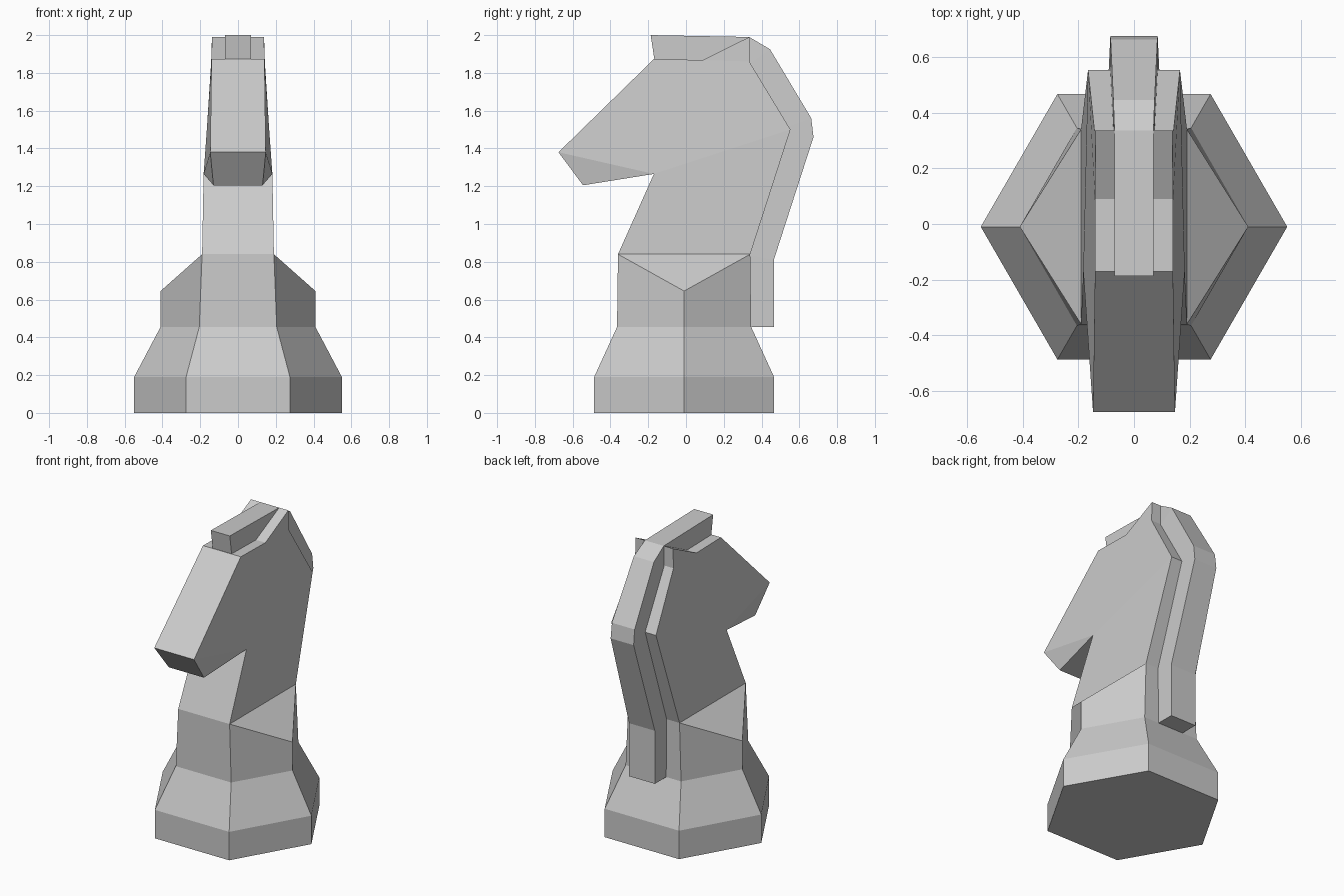
import bpy, bmesh
from math import cos, sin, radians

if "Cube" in bpy.data.objects:
    bpy.data.objects.remove(bpy.data.objects["Cube"])


def finish(bm, name):
    bmesh.ops.remove_doubles(bm, verts=bm.verts[:], dist=0.0005)
    bmesh.ops.recalc_face_normals(bm, faces=bm.faces[:])
    mesh = bpy.data.meshes.new(name)
    bm.to_mesh(mesh)
    bm.free()
    obj = bpy.data.objects.new(name, mesh)
    bpy.context.collection.objects.link(obj)
    return obj


def mirrored(bm, profile):
    """Profile points (y, z, half width) -> right and left vertex rows."""
    return [[bm.verts.new((s * w, y, z)) for y, z, w in profile] for s in (1, -1)]


CY = -0.01

# Body: hexagonal plinth, tapering to the shoulders
bm = bmesh.new()
rings = []
for r, z in ((0.55, 0), (0.55, 0.19), (0.41, 0.455)):
    rings.append([bm.verts.new((r * cos(radians(60 * k)), CY + r * sin(radians(60 * k)), z))
                  for k in range(6)])
shoulder = [(0.41, CY, 0.645), (0.19, 0.34, 0.84), (-0.19, 0.34, 0.84),
            (-0.41, CY, 0.645), (-0.19, -0.36, 0.84), (0.19, -0.36, 0.84)]
rings.append([bm.verts.new(p) for p in shoulder])
for a, b in zip(rings, rings[1:]):
    for k in range(6):
        j = (k + 1) % 6
        bm.faces.new((a[k], a[j], b[j], b[k]))
bm.faces.new(rings[0][::-1])
for tri in ((0, 1, 5), (3, 4, 2)):
    bm.faces.new([rings[-1][k] for k in tri])

# Neck and head: side profile with a width at each point
head = [(-0.36, 0.84, 0.19), (-0.17, 1.265, 0.182), (-0.545, 1.205, 0.13),
        (-0.675, 1.38, 0.147), (-0.17, 1.873, 0.14), (0.09, 1.868, 0.14),
        (0.335, 1.99, 0.138), (0.335, 1.86, 0.142), (0.553, 1.5, 0.165),
        (0.34, 0.84, 0.19)]
right, left = mirrored(bm, head)
for i in range(len(head) - 1):
    bm.faces.new((right[i], right[i + 1], left[i + 1], left[i]))
for side in (right, left):
    for patch in ((0, 1, 8, 9), (1, 2, 3), (1, 3, 4, 5, 7, 8), (5, 6, 7)):
        bm.faces.new([side[i] for i in patch])
finish(bm, "horse_body")

# Mane: strip following the crest and the back of the neck
outer = [(-0.187, 2.0, 0.07), (0.335, 1.99, 0.07), (0.445, 1.925, 0.074),
         (0.663, 1.56, 0.084), (0.675, 1.46, 0.085), (0.465, 0.81, 0.095),
         (0.465, 0.455, 0.095)]
inner = [(-0.166, 1.862, 0.07), (0.31, 1.855, 0.07), (0.325, 1.84, 0.074),
         (0.53, 1.515, 0.084), (0.535, 1.49, 0.085), (0.325, 0.84, 0.095),
         (0.33, 0.455, 0.095)]
bm = bmesh.new()
ro, lo = mirrored(bm, outer)
ri, li = mirrored(bm, inner)
loops = list(zip(ro, lo, li, ri))
for a, b in zip(loops, loops[1:]):
    for k in range(4):
        j = (k + 1) % 4
        bm.faces.new((a[k], a[j], b[j], b[k]))
bm.faces.new(loops[0])
bm.faces.new(loops[-1])
finish(bm, "mane")
